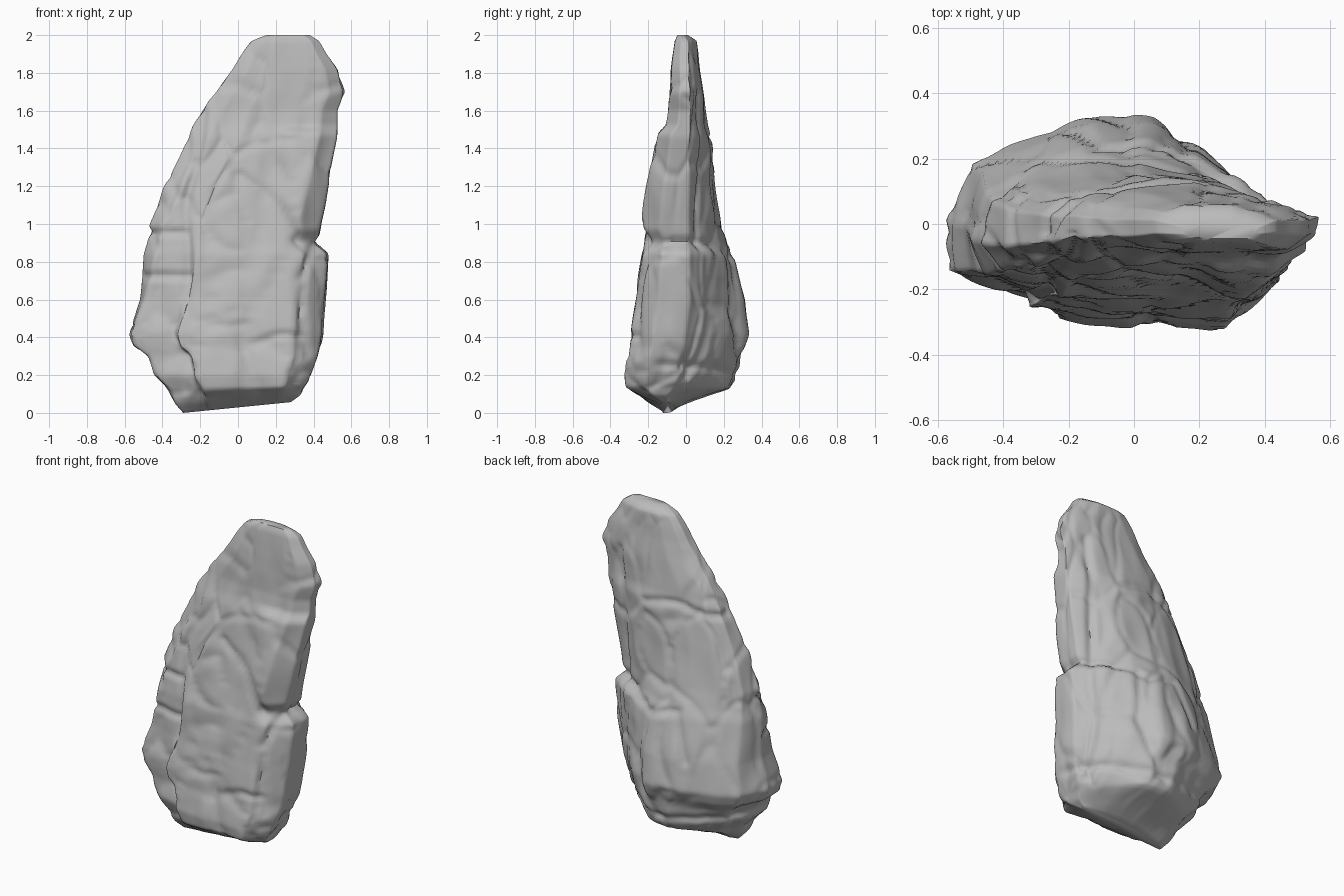
import bpy, bmesh, math
from mathutils import Vector, noise

cube = bpy.data.objects.get("Cube")
if cube:
    bpy.data.objects.remove(cube)

# Height, left, right, front and back extents of the boulder
PROFILE = [
    (0, -.29, .28, -.14, -.06), (.05, -.33, .33, -.23, .05),
    (.12, -.36, .35, -.33, .24), (.2, -.44, .39, -.34, .28),
    (.3, -.47, .43, -.325, .3), (.35, -.55, .44, -.31, .32),
    (.42, -.58, .45, -.31, .34), (.6, -.53, .46, -.28, .32),
    (.84, -.5, .48, -.25, .26), (.9, -.48, .42, -.23, .23),
    (1, -.47, .44, -.21, .2), (1.2, -.39, .48, -.18, .17),
    (1.46, -.27, .53, -.13, .14), (1.52, -.24, .53, -.11, .12),
    (1.6, -.19, .53, -.095, .11), (1.7, -.12, .57, -.09, .1),
    (1.82, -.03, .53, -.08, .08), (1.9, .02, .47, -.07, .07),
    (1.97, .07, .43, -.06, .06), (2, .15, .38, -.045, .01)]

# Matching outlines of the wide base and the thin crest, from -1 to 1
BASE = [(1, -.6), (1, -.05), (.85, .2), (.55, .65), (.25, .95), (-.1, 1), (-.4, .85),
        (-.85, .55), (-1, 0), (-1, -.5), (-.55, -.72), (-.5, -.86), (.1, -.95), (.7, -1)]
CREST = [(1, -.45), (1, .2), (.7, .6), (.3, .95), (-.1, 1), (-.5, .9), (-.85, .6),
         (-1, .2), (-1, -.5), (-.7, -.85), (-.45, -.92), (-.3, -1), (.1, -.95), (.75, -1)]

# Fracture lines drawn as (x, z) paths on each broad side
FRONT_CRACKS = [
    [(-.28, .12), (-.27, .6), (-.27, 1.1), (-.18, 1.6)],
    [(-.5, .72), (-.28, .73)], [(-.5, .95), (-.28, .95)],
    [(0, 1.26), (.2, 1.1), (.32, .9), (.33, .6), (.36, .3)],
    [(-.03, .55), (.05, .3), (.12, .12)], [(.1, .36), (.22, .42), (.33, .4)],
    [(.34, .72), (.42, .9), (.5, .9)]]
BACK_CRACKS = [
    [(-.3, 1.42), (.0, 1.48), (.2, 1.45)], [(.34, .2), (.36, .9), (.42, 1.7)],
    [(.5, .92), (.3, .9), (.1, .82), (-.1, .86), (-.2, .6)],
    [(.15, .85), (.18, .5), (.05, .25)], [(-.45, .25), (0, .2), (.4, .26)]]


def mix(a, b, t):
    return tuple(p + (q - p) * t for p, q in zip(a, b))


def ramp(value, width):
    return max(0, min(1, value / width))


def extents(z):
    for low, high in zip(PROFILE, PROFILE[1:]):
        if z <= high[0]:
            return mix(low, high, (z - low[0]) / (high[0] - low[0]))[1:]
    return PROFILE[-1][1:]


def distance(x, z, path):
    p, best = Vector((x, z)), 9
    for a, b in zip(path, path[1:]):
        a, b = Vector(a), Vector(b)
        t = ramp((p - a).dot(b - a), (b - a).length_squared)
        best = min(best, (p - a.lerp(b, t)).length)
    return best


def erosion(p, front):
    # Long broken plates, softened by fine wear and cut by fractures
    warp = noise.noise_vector(p * 3) * .07
    q = p + warp
    dist, cells = noise.voronoi(Vector((q.x * 4.5, q.y * 5, q.z * 1.9)))
    depth = .004 + .018 * noise.noise(cells[0] * 3.7)
    depth += .012 * max(0, 1 - (dist[1] - dist[0]) / .12)
    depth += .012 * noise.noise(Vector((p.x * 9, p.y * 9, p.z * 4)))
    for path in FRONT_CRACKS if front else BACK_CRACKS:
        d = distance(p.x + warp.x * .3, p.z + warp.z * .3, path)
        depth += .02 * max(0, 1 - d / .03)
    return depth


def raised_slab(p):
    # Slab standing proud of the upper front, above the slanting fracture
    edge = .21 + max(0, 1.12 - p.z) * .5
    return .03 * ramp(p.x - edge, .05) * ramp(1.52 - p.z, .04) * ramp(p.z - .92, .05)


# Boulder surface lofted through the extents
STEPS, ROWS = 9, 130
bm = bmesh.new()
rings = []
for row in range(ROWS + 1):
    z = 2 * row / ROWS
    left, right, front, back = extents(z)
    blend = ramp(z - .4, 1.1)
    outline = [mix(a, b, blend) for a, b in zip(BASE, CREST)]
    points = []
    for i, a in enumerate(outline):
        b = outline[(i + 1) % len(outline)]
        for s in range(STEPS):
            u, v = mix(a, b, s / STEPS)
            x = (left + right) / 2 + u * (right - left) / 2
            y = (front + back) / 2 + v * (back - front) / 2
            tilt = .1 * (x + .29) * max(0, 1 - z / .16)
            points.append(Vector((x, y, z + tilt)))
    ring = []
    for i, p in enumerate(points):
        along = points[(i + 3) % len(points)] - points[i - 3]
        normal = Vector((along.y, -along.x, 0)).normalized()
        fade = min(1, z / .12 + .1, (2 - z) / .15 + .1)
        thin = min(1, (back - front) / .25)
        offset = -erosion(p, normal.y < 0) * fade * thin
        vert = bm.verts.new(p + normal * offset)
        vert.co.y -= raised_slab(p) * ramp(-normal.y, .5)
        ring.append(vert)
    rings.append(ring)

for low, high in zip(rings, rings[1:]):
    for i in range(len(low)):
        j = (i + 1) % len(low)
        bm.faces.new((low[i], low[j], high[j], high[i]))
bm.faces.new(rings[0][::-1])
bm.faces.new(rings[-1])

# Weather the broken edges a little
inner = [v for ring in rings[1:-1] for v in ring]
bmesh.ops.smooth_vert(bm, verts=inner, factor=.5, use_axis_x=True, use_axis_y=True, use_axis_z=True)
bmesh.ops.recalc_face_normals(bm, faces=bm.faces)

mesh = bpy.data.meshes.new("boulder")
bm.to_mesh(mesh)
bm.free()
boulder = bpy.data.objects.new("boulder", mesh)
bpy.context.collection.objects.link(boulder)

# Plain grey stone
stone = bpy.data.materials.new("grey_stone")
stone.use_nodes = True
color = (.5, .5, .5, 1)
stone.diffuse_color = color
stone.node_tree.nodes["Principled BSDF"].inputs["Base Color"].default_value = color
mesh.materials.append(stone)

bpy.ops.object.select_all(action="DESELECT")
boulder.select_set(True)
bpy.context.view_layer.objects.active = boulder
bpy.ops.object.shade_smooth_by_angle(angle=math.radians(60))
